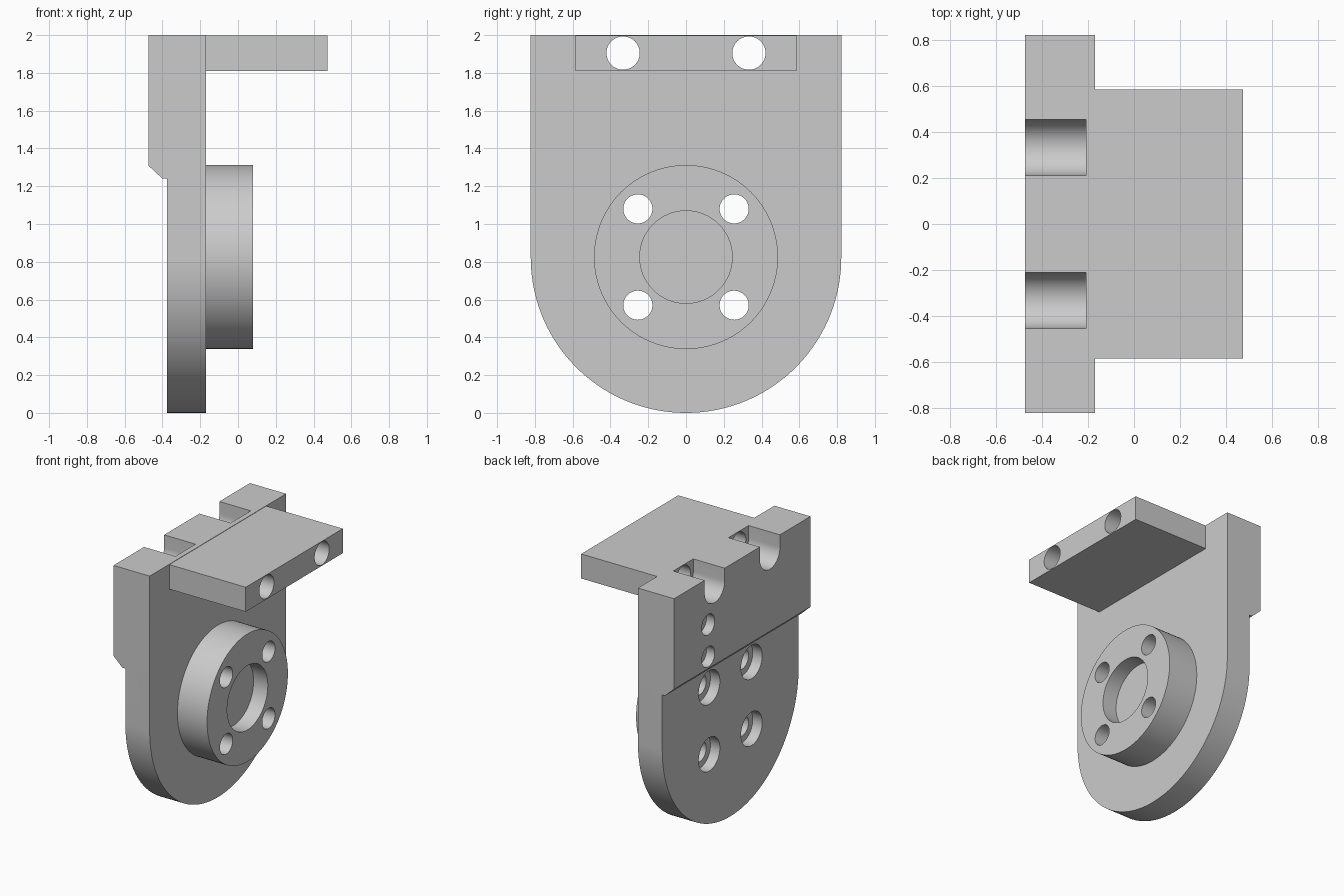
import bpy, bmesh, math
from mathutils import Vector

if "Cube" in bpy.data.objects:
    bpy.data.objects.remove(bpy.data.objects["Cube"], do_unlink=True)

grey = bpy.data.materials.new("plain_grey")
grey.use_nodes = True
grey.diffuse_color = (0.6, 0.6, 0.6, 1)
grey.node_tree.nodes["Principled BSDF"].inputs["Base Color"].default_value = (0.6, 0.6, 0.6, 1)


def extrude(name, points, offset):
    """Solid made by sweeping a flat outline along an offset."""
    bm = bmesh.new()
    face = bm.faces.new([bm.verts.new(p) for p in points])
    swept = bmesh.ops.extrude_face_region(bm, geom=[face], use_keep_orig=True)["geom"]
    bmesh.ops.translate(bm, vec=Vector(offset),
                        verts=[v for v in swept if isinstance(v, bmesh.types.BMVert)])
    bmesh.ops.recalc_face_normals(bm, faces=bm.faces)
    mesh = bpy.data.meshes.new(name)
    bm.to_mesh(mesh)
    bm.free()
    mesh.materials.append(grey)
    obj = bpy.data.objects.new(name, mesh)
    bpy.context.collection.objects.link(obj)
    return obj


def arc(y, z, r, start, end, steps):
    angles = [start + (end - start) * i / steps for i in range(steps + 1)]
    return [(y + r * math.cos(a), z + r * math.sin(a)) for a in angles]


def along_x(name, outline, x0, x1):
    return extrude(name, [(x0, y, z) for y, z in outline], (x1 - x0, 0, 0))


def cylinder(name, y, z, r, x0, x1, steps=48):
    return along_x(name, arc(y, z, r, 0, math.tau, steps)[:-1], x0, x1)


def box(y, z0, z1):
    return [(-y, z0), (y, z0), (y, z1), (-y, z1)]


def cut(obj, cutters):
    """Subtract the cutters, then delete them."""
    bpy.ops.object.select_all(action='DESELECT')
    bpy.context.view_layer.objects.active = obj
    obj.select_set(True)
    for cutter in cutters:
        mod = obj.modifiers.new("cut", 'BOOLEAN')
        mod.operation, mod.solver, mod.object = 'DIFFERENCE', 'EXACT', cutter
        bpy.ops.object.modifier_apply(modifier=mod.name)
        bpy.data.objects.remove(cutter, do_unlink=True)
    bpy.ops.object.shade_smooth_by_angle(angle=math.radians(30))


BACK, STEP, FACE = -0.475, -0.375, -0.17
HUB_Z, SCREW_Z, SLOT_Y = 0.825, 1.905, 0.333
bolts = [(y, HUB_Z + dz) for y in (-0.255, 0.255) for dz in (-0.255, 0.255)]


def bolt_holes():
    return [cylinder("bolt_hole", y, z, 0.077, -0.7, 0.4) for y, z in bolts]


def screw_holes():
    return [cylinder("screw_hole", s * SLOT_Y, SCREW_Z, 0.088, -0.7, 0.7) for s in (-1, 1)]


# Back plate: rounded bottom, thick top
outline = arc(0, 0.822, 0.822, -math.pi, 0, 96) + [(0.822, 2), (-0.822, 2)]
plate = along_x("back_plate", outline, BACK, FACE)

# Step with chamfer across the rear of the plate
step = [(-0.55, 1.38), (-0.40, 1.24), (STEP, 1.24), (STEP, -0.1), (-0.55, -0.1)]
cutters = [extrude("rear_step", [(x, -1, z) for x, z in step], (0, 2, 0))]

# Counterbores, open-topped screw slots and small blind holes on the rear
cutters += bolt_holes() + screw_holes()
cutters += [cylinder("counterbore", y, z, 0.128, -0.6, STEP + 0.08) for y, z in bolts]
for side in (-1, 1):
    y = side * SLOT_Y
    slot = arc(y, SCREW_Z, 0.121, -math.pi, 0, 32) + [(y + 0.121, 2.2), (y - 0.121, 2.2)]
    cutters.append(along_x("screw_slot", slot, -0.6, -0.21))
cutters += [cylinder("pin_hole", 0.41, z, 0.078, -0.6, BACK + 0.07) for z in (1.40, 1.645)]
cut(plate, cutters)

# Round boss with a shallow centre bore
boss = cylinder("round_boss", 0, HUB_Z, 0.487, FACE, 0.08, 96)
cut(boss, bolt_holes() + [cylinder("centre_bore", 0, HUB_Z, 0.245, -0.04, 0.3, 64)])

# Top flange with two long screw holes
flange = along_x("top_flange", box(0.585, 1.81, 1.997), FACE, 0.475)
cut(flange, screw_holes())
